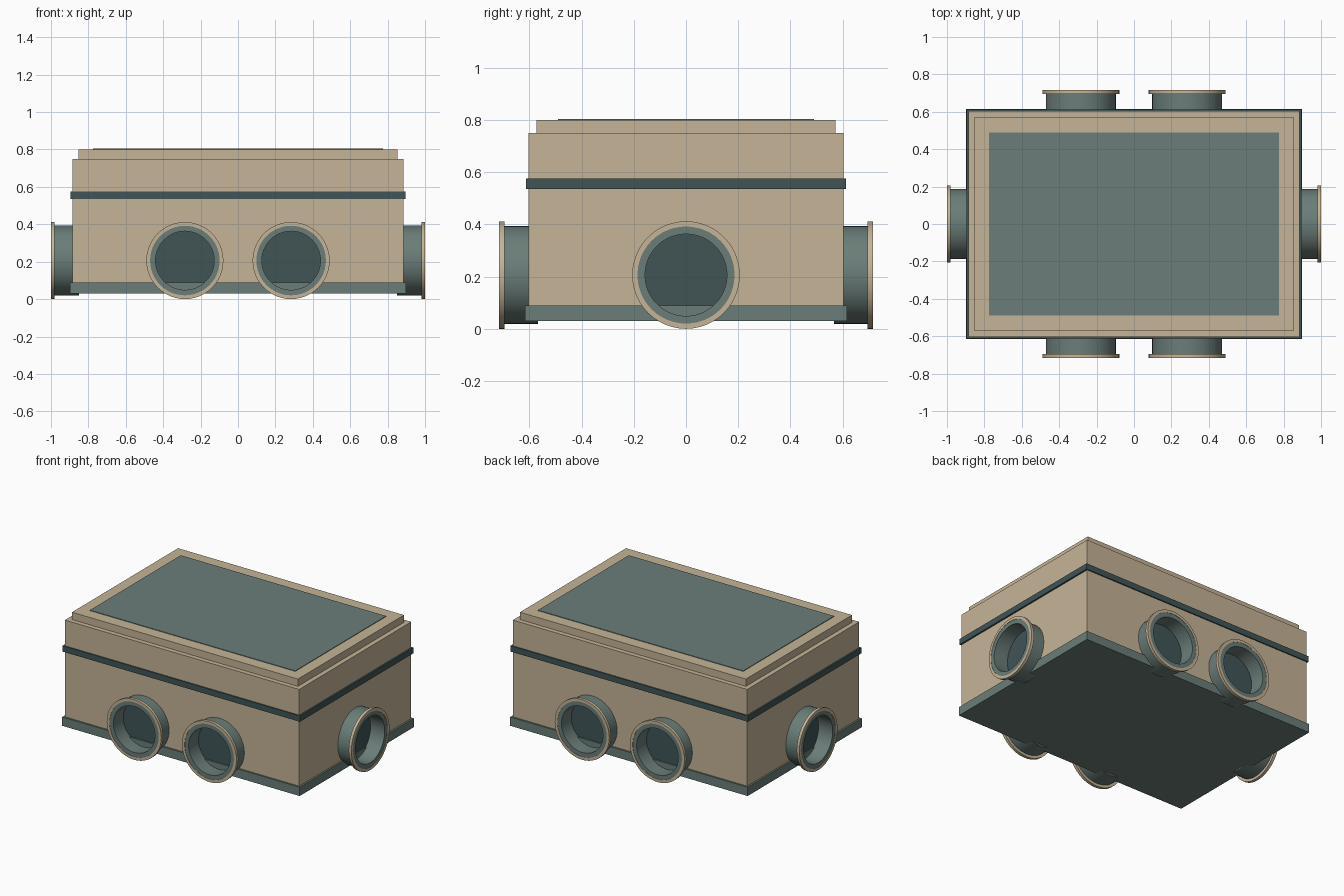
import bpy, bmesh, math
from mathutils import Matrix

if "Cube" in bpy.data.objects:
    bpy.data.objects.remove(bpy.data.objects["Cube"])


def material(name, color):
    m = bpy.data.materials.new(name)
    m.diffuse_color = (*color, 1)
    m.use_nodes = True
    m.node_tree.nodes["Principled BSDF"].inputs["Base Color"].default_value = m.diffuse_color
    return m


BEIGE = material("beige", (0.56, 0.457, 0.31))
TEAL = material("grey_teal", (0.146, 0.207, 0.19))
DARK = material("dark_teal", (0.052, 0.09, 0.094))


def box(name, hx, hy, z0, z1, mat):
    """Box centred on the z axis, given half sizes and a height range."""
    bm = bmesh.new()
    bmesh.ops.create_cube(bm, size=1)
    for v in bm.verts:
        v.co = (v.co.x * 2 * hx, v.co.y * 2 * hy, z0 if v.co.z < 0 else z1)
    return finish(name, bm, mat)


def finish(name, bm, mat, smooth=False):
    bmesh.ops.recalc_face_normals(bm, faces=bm.faces)
    mesh = bpy.data.meshes.new(name)
    bm.to_mesh(mesh)
    bm.free()
    mesh.materials.append(mat)
    ob = bpy.data.objects.new(name, mesh)
    bpy.context.collection.objects.link(ob)
    if smooth:
        bpy.ops.object.select_all(action="DESELECT")
        ob.select_set(True)
        bpy.context.view_layer.objects.active = ob
        bpy.ops.object.shade_smooth_by_angle(angle=math.radians(35))
    return ob


def lathe(name, profile, matrix, mat, steps=48):
    """Spin a closed (radius, distance) profile around local x."""
    bm = bmesh.new()
    rings = []
    for i in range(steps):
        a = 2 * math.pi * i / steps
        rings.append([bm.verts.new((d, r * math.cos(a), r * math.sin(a)))
                      for r, d in profile])
    n = len(profile)
    for i in range(steps):
        a, b = rings[i], rings[(i + 1) % steps]
        for j in range(n):
            k = (j + 1) % n
            bm.faces.new((a[j], a[k], b[k], b[j]))
    bmesh.ops.transform(bm, matrix=matrix, verts=bm.verts)
    return finish(name, bm, mat, True)


def port(name, angle, side, reach):
    """Round socket whose rim ends at distance reach from the centre."""
    rot = Matrix.Rotation(angle, 4, "Z")
    m = Matrix.Translation((side, 0, 0.206)) @ rot
    wall = reach - 0.115
    lathe(name + "_pipe",
          [(0.187, wall - 0.035), (0.187, reach - 0.002),
           (0.157, reach - 0.002), (0.157, wall - 0.035)], m, TEAL)
    lathe(name + "_flange",
          [(0.206, reach - 0.02), (0.206, reach),
           (0.186, reach), (0.186, reach - 0.02)], m, BEIGE)
    # dark disc closing the bore
    bm = bmesh.new()
    bmesh.ops.create_circle(bm, cap_ends=True, radius=0.158, segments=48)
    bmesh.ops.transform(
        bm, verts=bm.verts,
        matrix=m @ Matrix.Translation((wall + 0.006, 0, 0))
        @ Matrix.Rotation(math.pi / 2, 4, "Y"))
    finish(name + "_bore_disc", bm, DARK)


# housing
box("base_skirt", 0.897, 0.616, 0.03, 0.09, TEAL)
box("housing", 0.885, 0.604, 0.06, 0.75, BEIGE)
box("seam_band", 0.896, 0.612, 0.535, 0.575, DARK)
box("lid_step", 0.853, 0.572, 0.74, 0.80, BEIGE)
box("lid_panel", 0.775, 0.49, 0.795, 0.804, TEAL)

# sockets: one on each end, two on the front and on the back
port("right_port", 0, 0, 1.0)
port("left_port", math.pi, 0, 1.0)
for label, x in (("left", -0.284), ("right", 0.284)):
    port("front_" + label, -math.pi / 2, x, 0.716)
    port("back_" + label, math.pi / 2, x, 0.716)
